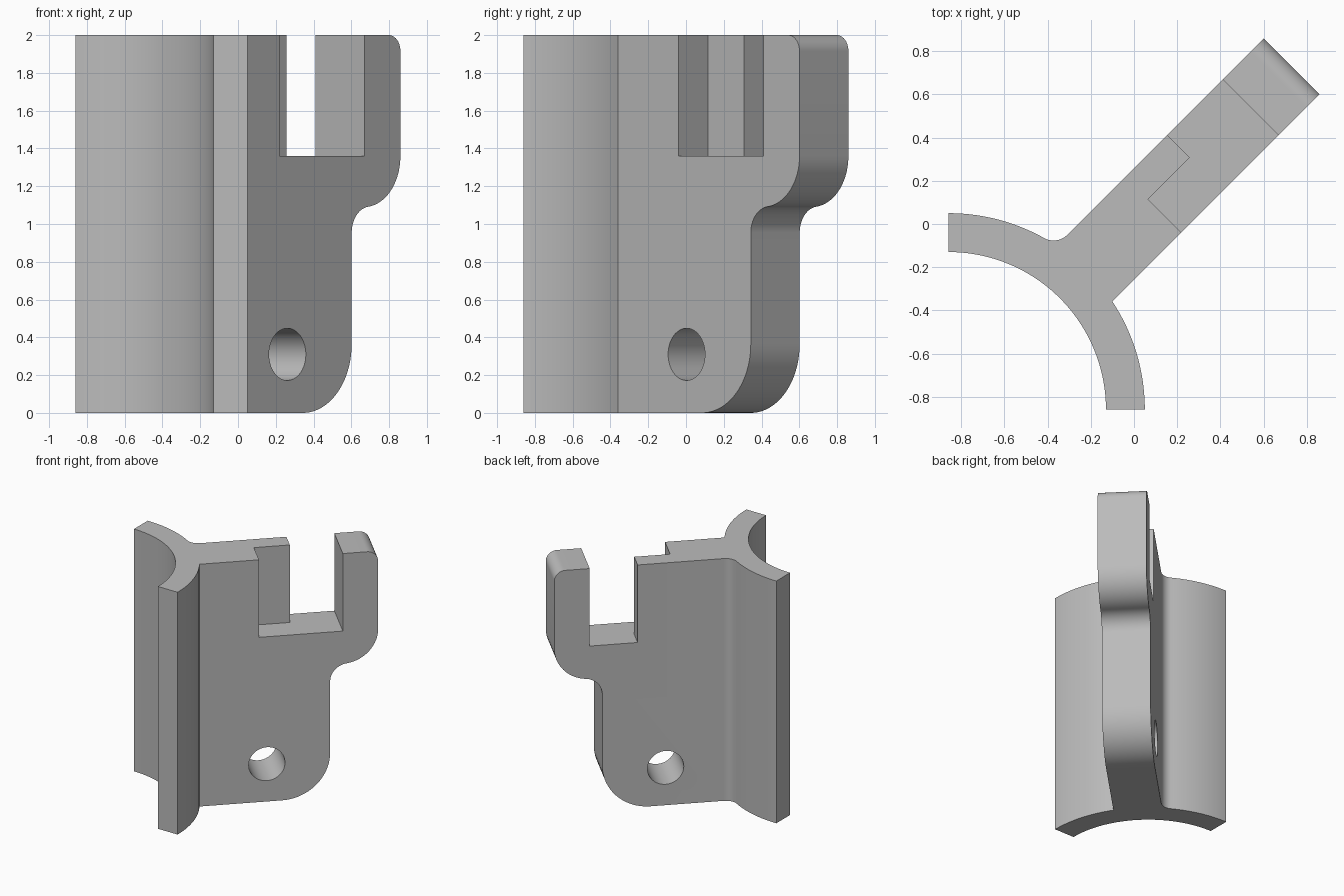
import bpy, bmesh
from math import sin, cos, radians, degrees, asin, acos, atan2, sqrt
from mathutils import Matrix

cube = bpy.data.objects.get("Cube")
if cube:
    bpy.data.objects.remove(cube, do_unlink=True)

# Sizes in the plate's own frame: u along the plate, v across it, z up
HEIGHT, HALF, END = 2.0, 0.183, 1.033
AXIS, INNER, OUTER = -1.216, 0.73, 0.91


def arc(cu, cv, r, start, stop, steps=16):
    """Points on an arc, angles in degrees."""
    angles = [radians(start + (stop - start) * i / steps) for i in range(steps + 1)]
    return [(cu + r * cos(a), cv + r * sin(a)) for a in angles]


def prism(name, points, low, high, upright=False):
    """Extrude a plan outline in z, or an upright outline across the plate."""
    bm = bmesh.new()
    verts = [bm.verts.new((a, low, b) if upright else (a, b, low)) for a, b in points]
    face = bm.faces.new(verts)
    depth = high - low
    new = bmesh.ops.extrude_face_region(bm, geom=[face])["geom"]
    bmesh.ops.translate(bm, verts=[g for g in new if isinstance(g, bmesh.types.BMVert)],
                        vec=(0, depth, 0) if upright else (0, 0, depth))
    bmesh.ops.recalc_face_normals(bm, faces=bm.faces)
    bmesh.ops.transform(bm, matrix=Matrix.Rotation(radians(45), 4, "Z"), verts=bm.verts)
    mesh = bpy.data.meshes.new(name)
    bm.to_mesh(mesh)
    bm.free()
    obj = bpy.data.objects.new(name, mesh)
    bpy.context.collection.objects.link(obj)
    return obj


# Plan outline: curved saddle with a plate, filleted on one side only
fillet = 0.09
fillet_u = AXIS + sqrt((OUTER + fillet) ** 2 - (HALF + fillet) ** 2)
fillet_angle = degrees(atan2(HALF + fillet, fillet_u - AXIS))
corner_angle = degrees(asin(HALF / OUTER))
plan = (arc(AXIS, 0, INNER, 45, -45, 48)
        + arc(AXIS, 0, OUTER, -45, -corner_angle, 20)
        + [(END + 0.2, -HALF), (END + 0.2, HALF)]
        + arc(fillet_u, HALF + fillet, fillet, 270, 180 + fillet_angle, 12)
        + arc(AXIS, 0, OUTER, fillet_angle, 45, 20))
bracket = prism("saddle_bracket", plan, -0.1, HEIGHT + 0.1)

# Side outline: rounded foot, S-shaped step and rounded top corner
foot_u, foot_r, step_r, arm_r, tip_r, arm_z = 0.668, 0.365, 0.14, 0.27, 0.085, 1.36
arm_u, step_u = END - arm_r, foot_u + step_r
tilt = degrees(acos((step_u - arm_u) / (arm_r + step_r)))
step_z = arm_z - (arm_r + step_r) * sin(radians(tilt))
side = ([(-1.6, HEIGHT), (-1.6, 0)]
        + arc(foot_u - foot_r, foot_r, foot_r, -90, 0, 20)
        + arc(step_u, step_z, step_r, 180, 180 - tilt)
        + arc(arm_u, arm_z, arm_r, -tilt, 0, 20)[1:]
        + arc(END - tip_r, HEIGHT - tip_r, tip_r, 0, 90, 10))
side_cutter = prism("side_outline_cutter", side, -1.5, 1.5, upright=True)

# Stepped slot open at the top
slot = [(0.127, -0.5), (0.764, -0.5), (0.764, 0.5), (0.4, 0.5), (0.4, 0.036), (0.127, 0.036)]
slot_cutter = prism("slot_cutter", slot, arm_z, HEIGHT + 0.5)

# Round hole near the foot
hole_cutter = prism("hole_cutter", arc(0.187, 0.31, 0.138, 0, 360, 48)[:-1], -0.5, 0.5, upright=True)

# Cut the bracket
bpy.context.view_layer.objects.active = bracket
bracket.select_set(True)
for cutter, operation in ((side_cutter, "INTERSECT"), (slot_cutter, "DIFFERENCE"),
                          (hole_cutter, "DIFFERENCE")):
    cutter.hide_render = True
    mod = bracket.modifiers.new(cutter.name, "BOOLEAN")
    mod.object, mod.operation, mod.solver = cutter, operation, "EXACT"
    bpy.ops.object.modifier_apply(modifier=mod.name)
    bpy.data.objects.remove(cutter, do_unlink=True)

# Plain grey finish
grey = bpy.data.materials.new("plain_grey")
grey.use_nodes = True
colour = (0.5, 0.5, 0.5, 1)
grey.diffuse_color = colour
grey.node_tree.nodes["Principled BSDF"].inputs["Base Color"].default_value = colour
bracket.data.materials.clear()
bracket.data.materials.append(grey)
bpy.ops.object.shade_smooth_by_angle(angle=radians(30))
